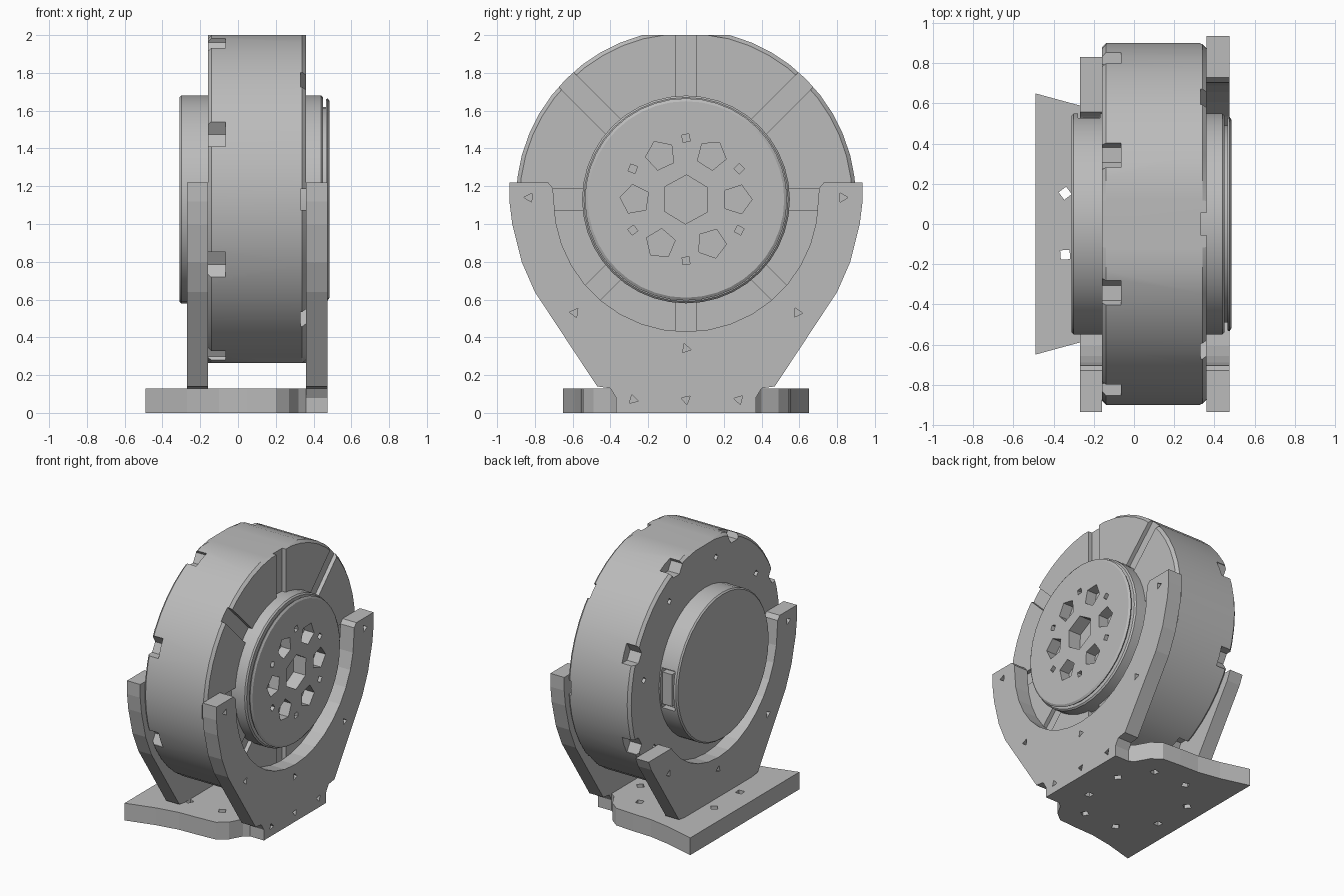
import bpy, bmesh, math
from mathutils import Matrix, Vector

if "Cube" in bpy.data.objects:
    bpy.data.objects.remove(bpy.data.objects["Cube"])

ZC = 1.13  # height of the motor axis

grey = bpy.data.materials.new("plain grey")
grey.diffuse_color = (0.5, 0.5, 0.5, 1)
grey.use_nodes = True
grey.node_tree.nodes["Principled BSDF"].inputs["Base Color"].default_value = grey.diffuse_color


def make(name, bm, smooth=False):
    bmesh.ops.recalc_face_normals(bm, faces=bm.faces)
    me = bpy.data.meshes.new(name)
    bm.to_mesh(me)
    bm.free()
    ob = bpy.data.objects.new(name, me)
    bpy.context.collection.objects.link(ob)
    me.materials.append(grey)
    if smooth:
        shade(ob)
    return ob


def shade(ob):
    bpy.ops.object.select_all(action='DESELECT')
    ob.select_set(True)
    bpy.context.view_layer.objects.active = ob
    bpy.ops.object.shade_smooth_by_angle(angle=math.radians(25))


def lathe(name, profile, segs):
    """Closed solid turned about the motor axis; profile is (x, radius)."""
    bm = bmesh.new()
    rings = []
    for x, r in profile:
        rings.append([bm.verts.new((x, r * math.sin(2 * math.pi * i / segs),
                                    ZC + r * math.cos(2 * math.pi * i / segs)))
                      for i in range(segs)])
    for a, b in zip(rings, rings[1:]):
        for i in range(segs):
            j = (i + 1) % segs
            bm.faces.new((a[i], a[j], b[j], b[i]))
    bm.faces.new(rings[0])
    bm.faces.new(rings[-1])
    return make(name, bm)


def extrude(name, pts, vec):
    """Prism from a flat outline of 3D points."""
    bm = bmesh.new()
    f = bm.faces.new([bm.verts.new(p) for p in pts])
    ext = bmesh.ops.extrude_face_region(bm, geom=[f])["geom"]
    bmesh.ops.translate(bm, vec=vec, verts=[v for v in ext if isinstance(v, bmesh.types.BMVert)])
    return make(name, bm)


def add_pin(bm, pos, r, depth, sides, axis='X', turn=0.0, r2=None):
    rot = Matrix.Rotation(math.pi / 2, 4, 'Y') if axis == 'X' else Matrix()
    m = Matrix.Translation(pos) @ rot @ Matrix.Rotation(turn, 4, 'Z')
    bmesh.ops.create_cone(bm, cap_ends=True, segments=sides, radius1=r,
                          radius2=r if r2 is None else r2, depth=depth, matrix=m)


def add_box(bm, pos, size, roll=0.0):
    m = (Matrix.Translation((0, 0, ZC)) @ Matrix.Rotation(roll, 4, 'X') @
         Matrix.Translation(pos) @ Matrix.Diagonal((*size, 1)))
    bmesh.ops.create_cube(bm, size=1, matrix=m)


def cut(ob, bm):
    cutter = make(ob.name + "_cutter", bm)
    mod = ob.modifiers.new("cut", 'BOOLEAN')
    mod.object, mod.operation, mod.solver = cutter, 'DIFFERENCE', 'EXACT'
    me = bpy.data.meshes.new_from_object(ob.evaluated_get(bpy.context.evaluated_depsgraph_get()))
    ob.modifiers.clear()
    ob.data = me
    bpy.data.objects.remove(cutter)


def ring(x, r, angle):
    a = math.radians(angle)
    return Vector((x, r * math.cos(a), ZC + r * math.sin(a)))


# Motor drum, flattened at top and bottom
drum = lathe("motor_drum", [(-0.16, 0.88), (-0.14, 0.9), (0.34, 0.9), (0.36, 0.88)], 48)
for v in drum.data.vertices:
    v.co.z = min(2.0, max(0.265, v.co.z))
bm = bmesh.new()
for k in range(8):
    add_box(bm, (0.365, 0, 0.72), (0.07, 0.11, 0.5), math.radians(45 * k))     # front radial grooves
    add_pin(bm, ring(-0.135, 0.9, 22.5 + 45 * k), 0.075, 0.14, 6)               # rear rim notches
    add_pin(bm, ring(-0.16, 0.74, 45 * k + 10), 0.025, 0.06, 4)                 # rear screw holes
cut(drum, bm)
shade(drum)

# Front boss and output flange with bolt pattern
boss = lathe("front_boss", [(0.3, 0.55), (0.44, 0.55), (0.45, 0.54)], 40)
shade(boss)
flange = lathe("output_flange", [(0.38, 0.49), (0.465, 0.49), (0.466, 0.53), (0.475, 0.535), (0.485, 0.52)], 40)
bms = [bmesh.new(), bmesh.new()]
for b in bms:
    add_pin(b, (0.45, 0, ZC), 0.13, 0.13, 6, turn=0.5)
    for k in range(6):
        add_pin(b, ring(0.46, 0.27, 60 * k), 0.08, 0.11, 5, turn=k)
        add_pin(b, ring(0.47, 0.325, 60 * k + 30), 0.027, 0.06, 4, turn=k)
cut(boss, bms[0])
cut(flange, bms[1])
shade(flange)

# Rear cap with connector recess
cap = lathe("rear_cap", [(-0.31, 0.54), (-0.3, 0.55), (-0.12, 0.55)], 40)
bm = bmesh.new()
add_box(bm, (-0.225, 0.55, 0.0), (0.11, 0.14, 0.3))
cut(cap, bm)
shade(cap)
bm = bmesh.new()
add_box(bm, (-0.215, 0.5, 0.0), (0.08, 0.06, 0.24))
make("connector", bm)

# Cradle brackets: half outline mirrored, inner arc of radius 0.71
OUTER = [(0.40, 0.13), (0.47, 0.14), (0.80, 0.64), (0.87, 0.80), (0.92, 1.0), (0.935, 1.12), (0.935, 1.22)]
TIP = [(0.73, 1.22), (0.705, 1.19)]
ARC = [(0.7 * math.cos(math.radians(a)), ZC + 0.7 * math.sin(math.radians(a))) for a in range(0, -90, -10)]


def bracket(name, foot, x, thick):
    half = foot + OUTER + TIP + ARC
    loop = half + [(0, 0.43)] + [(-y, z) for y, z in reversed(half)]
    return extrude(name, [(x, y, z) for y, z in loop], (thick, 0, 0))


def bracket_holes(x, foot_holes):
    bm = bmesh.new()
    spots = [(0.83, 1.14), (-0.83, 1.14), (0.59, 0.53), (-0.59, 0.53), (0, 0.34)]
    for i, (y, z) in enumerate(spots + foot_holes):
        add_pin(bm, (x, y, z), 0.028, 0.08, 3, turn=i)
    return bm


front = bracket("front_bracket", [(0.37, 0.0), (0.37, 0.08)], 0.36, 0.115)
cut(front, bracket_holes(0.475, [(0.28, 0.07), (-0.28, 0.07), (0, 0.07)]))
rear = bracket("rear_bracket", [], -0.27, 0.11)
bm = bracket_holes(-0.27, [])
add_box(bm, (-0.215, 0.78, 0.1), (0.3, 0.6, 1.04))   # shortened arm clears the connector
cut(rear, bm)

# Base plate with curved sides and a ring of holes
side = [(0.36, 0.37), (0.32, 0.40), (0.27, 0.49), (0.2, 0.545), (0.05, 0.555),
        (-0.1, 0.56), (-0.27, 0.59), (-0.49, 0.65)]
base = extrude("base_plate", [(x, y, 0) for x, y in side] +
               [(x, -y, 0) for x, y in reversed(side)], (0, 0, 0.13))
bm = bmesh.new()
for k in range(8):
    a = math.radians(22.5 + 45 * k)
    add_pin(bm, (0.36 * math.cos(a) - 0.01 - 0.05 * (k in (0, 7)), 0.4 * math.sin(a), 0.065), 0.033, 0.3, 4, 'Z', k)
cut(base, bm)
